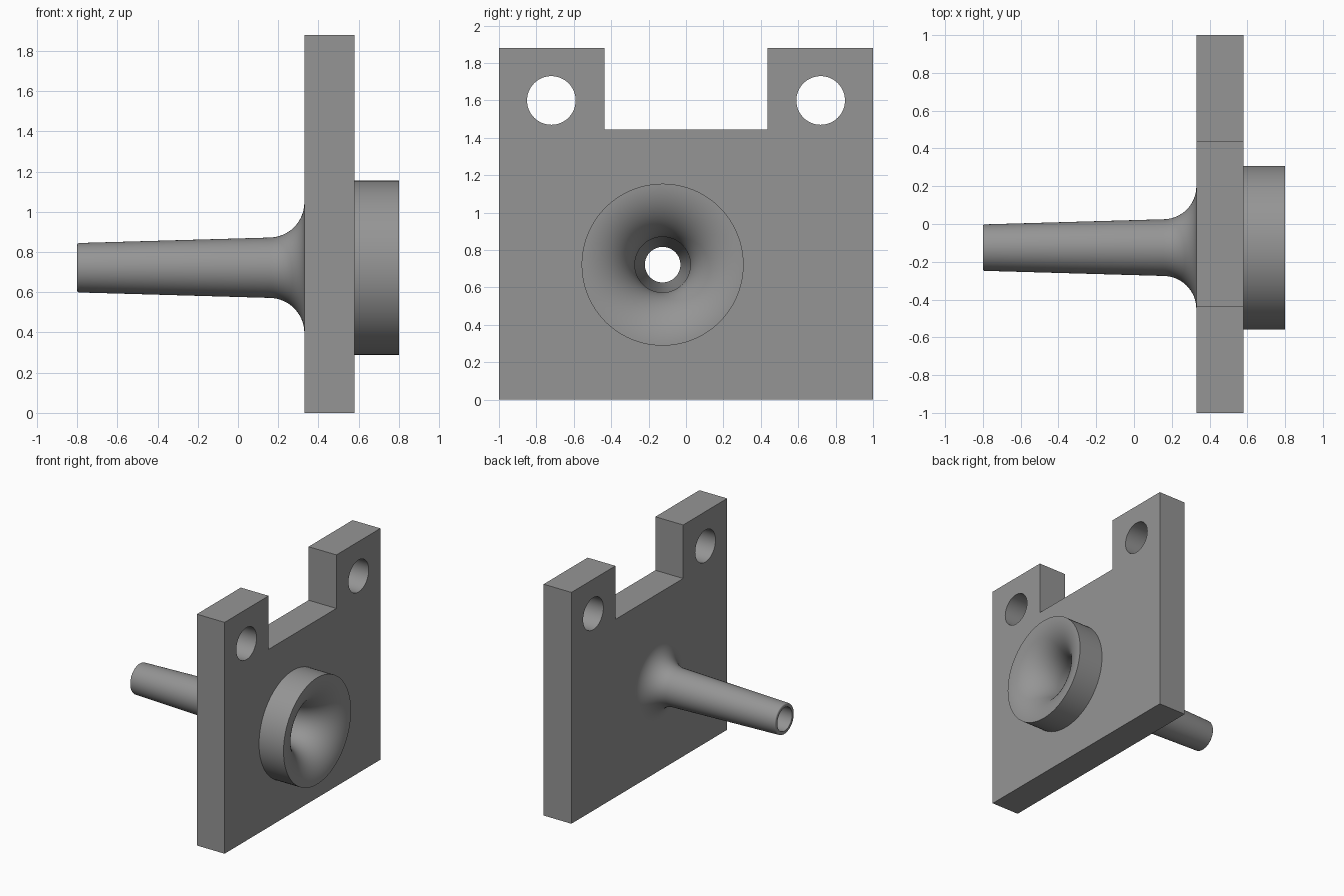
import bpy, bmesh, math
from mathutils import Matrix, Vector

if "Cube" in bpy.data.objects:
    bpy.data.objects.remove(bpy.data.objects["Cube"])

AXIS_Y, AXIS_Z = -0.125, 0.722      # centre line of the nozzle
X0, X1 = 0.33, 0.58                 # back and front of the plate

grey = bpy.data.materials.new("grey")
grey.diffuse_color = (0.3, 0.3, 0.3, 1)
grey.use_nodes = True
grey.node_tree.nodes["Principled BSDF"].inputs["Base Color"].default_value = grey.diffuse_color


def finish(name, bm):
    bmesh.ops.recalc_face_normals(bm, faces=bm.faces)
    me = bpy.data.meshes.new(name)
    bm.to_mesh(me)
    bm.free()
    me.materials.append(grey)
    ob = bpy.data.objects.new(name, me)
    bpy.context.collection.objects.link(ob)
    return ob


def revolve(name, profile, y, z, steps=96):
    """Spin (x, radius) points round an x-parallel axis into a closed solid."""
    bm = bmesh.new()
    rings = [[bm.verts.new((x, y + r * math.cos(2 * math.pi * i / steps),
                            z + r * math.sin(2 * math.pi * i / steps)))
              for i in range(steps)] for x, r in profile]
    for a, b in zip(rings, rings[1:]):
        for i in range(steps):
            j = (i + 1) % steps
            bm.faces.new((a[i], a[j], b[j], b[i]))
    bm.faces.new(rings[0])
    bm.faces.new(rings[-1])
    return finish(name, bm)


def arc(cx, cr, rad, a0, a1, n):
    return [(cx + rad * math.cos(math.radians(a0 + (a1 - a0) * i / n)),
             cr + rad * math.sin(math.radians(a0 + (a1 - a0) * i / n)))
            for i in range(n + 1)]


def boolean(ob, other, op):
    mod = ob.modifiers.new(op.lower(), 'BOOLEAN')
    mod.object, mod.operation, mod.solver = other, op, 'EXACT'
    bpy.context.view_layer.objects.active = ob
    bpy.ops.object.modifier_apply(modifier=mod.name)
    bpy.data.objects.remove(other)


# Notched mounting plate
bm = bmesh.new()
outline = [(-1, 0), (1, 0), (1, 1.88), (0.435, 1.88), (0.435, 1.445),
           (-0.435, 1.445), (-0.435, 1.88), (-1, 1.88)]
face = bm.faces.new([bm.verts.new((X0, y, z)) for y, z in outline])
ext = bmesh.ops.extrude_face_region(bm, geom=[face])
bmesh.ops.translate(bm, vec=(X1 - X0, 0, 0),
                    verts=[v for v in ext["geom"] if isinstance(v, bmesh.types.BMVert)])
plate = finish("nozzle_plate", bm)

# Tapered tube flaring into the back of the plate
tube = [(-0.8, 0.113)] + arc(-0.79, 0.113, 0.01, 150, 90, 3)
tube += arc(0.155, 0.325, 0.175, -90, 0, 16) + [(0.45, 0.325)]
boolean(plate, revolve("tube", tube, AXIS_Y, AXIS_Z), 'UNION')

# Collar on the front
boolean(plate, revolve("collar", [(0.45, 0.433), (0.8, 0.433)], AXIS_Y, AXIS_Z), 'UNION')

# Trumpet-shaped bore through everything
bore = [(-0.9, 0.095), (-0.8, 0.095)] + arc(0.515, 0.433, 0.285, -90, 0, 24)
bore += [(0.9, 0.433)]
bore[-2] = (0.8, 0.4325)
bore[-1] = (0.9, 0.4325)
boolean(plate, revolve("bore", bore, AXIS_Y, AXIS_Z), 'DIFFERENCE')

# Bolt holes in the two ears
for side in (-1, 1):
    boolean(plate, revolve("bolt_hole", [(0.2, 0.13), (0.7, 0.13)],
                           side * 0.72, 1.6, 64), 'DIFFERENCE')

bpy.ops.object.select_all(action='DESELECT')
plate.select_set(True)
bpy.context.view_layer.objects.active = plate
bpy.ops.object.shade_smooth_by_angle(angle=math.radians(35))
